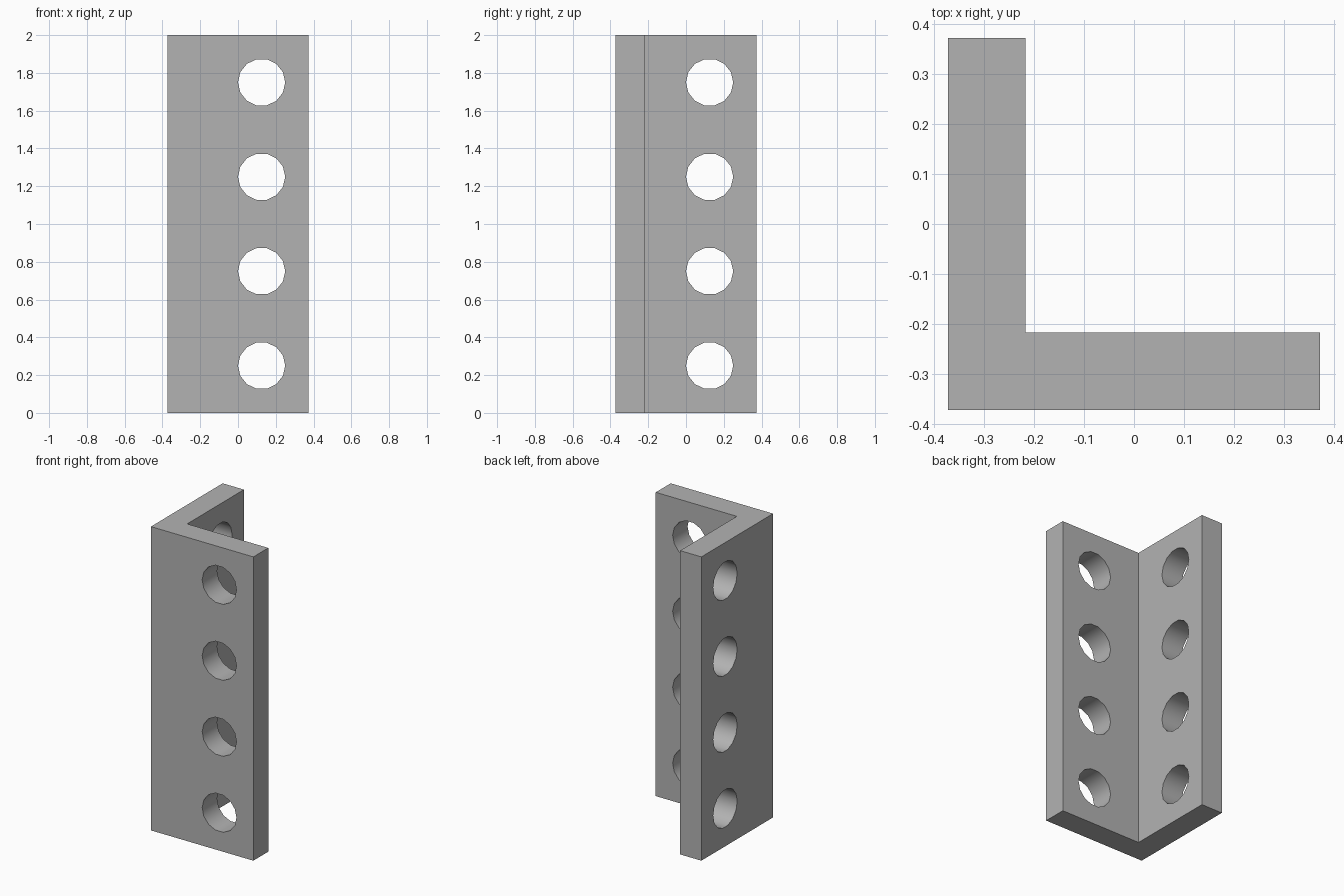
import bpy, bmesh, math

default_cube = bpy.data.objects.get("Cube")
if default_cube:
    bpy.data.objects.remove(default_cube, do_unlink=True)

HALF, INNER, HEIGHT = 0.373, -0.218, 2.0
HOLE_R, HOLE_POS, HOLE_SIDES = 0.125, 0.125, 14

grey = bpy.data.materials.new("grey_metal")
grey.use_nodes = True
colour = (0.45, 0.45, 0.45, 1.0)
grey.diffuse_color = colour
grey.node_tree.nodes["Principled BSDF"].inputs["Base Color"].default_value = colour


def prism(bm, points, direction):
    """Extrude a closed outline along a direction."""
    face = bm.faces.new([bm.verts.new(p) for p in points])
    new = bmesh.ops.extrude_face_region(bm, geom=[face])["geom"]
    verts = [v for v in new if isinstance(v, bmesh.types.BMVert)]
    bmesh.ops.translate(bm, verts=verts, vec=direction)


def make_object(name, bm):
    bmesh.ops.recalc_face_normals(bm, faces=bm.faces)
    mesh = bpy.data.meshes.new(name)
    bm.to_mesh(mesh)
    bm.free()
    mesh.materials.append(grey)
    obj = bpy.data.objects.new(name, mesh)
    bpy.context.collection.objects.link(obj)
    return obj


# L-shaped bar
bm = bmesh.new()
outline = [(-HALF, -HALF), (HALF, -HALF), (HALF, INNER),
           (INNER, INNER), (INNER, HALF), (-HALF, HALF)]
prism(bm, [(x, y, 0) for x, y in outline], (0, 0, HEIGHT))
bar = make_object("angle_bar", bm)

# Hole cutters: one row through each flange
bm = bmesh.new()
start, depth = -HALF - 0.1, INNER + HALF + 0.2
for i in range(4):
    z = HEIGHT * (i + 0.5) / 4
    ring = []
    for k in range(HOLE_SIDES):
        a = math.tau * k / HOLE_SIDES
        ring.append((HOLE_POS + HOLE_R * math.cos(a), z + HOLE_R * math.sin(a)))
    prism(bm, [(u, start, w) for u, w in ring], (0, depth, 0))
    prism(bm, [(start, u, w) for u, w in ring], (depth, 0, 0))
cutter = make_object("hole_cutter", bm)
cutter.hide_render = True

# Cut the holes
cut = bar.modifiers.new("holes", "BOOLEAN")
cut.operation = "DIFFERENCE"
cut.solver = "EXACT"
cut.object = cutter
bpy.ops.object.select_all(action="DESELECT")
bar.select_set(True)
bpy.context.view_layer.objects.active = bar
bpy.ops.object.modifier_apply(modifier=cut.name)
bpy.data.objects.remove(cutter, do_unlink=True)

# Smooth hole walls, sharp edges
bpy.ops.object.shade_smooth_by_angle(angle=math.radians(30))
